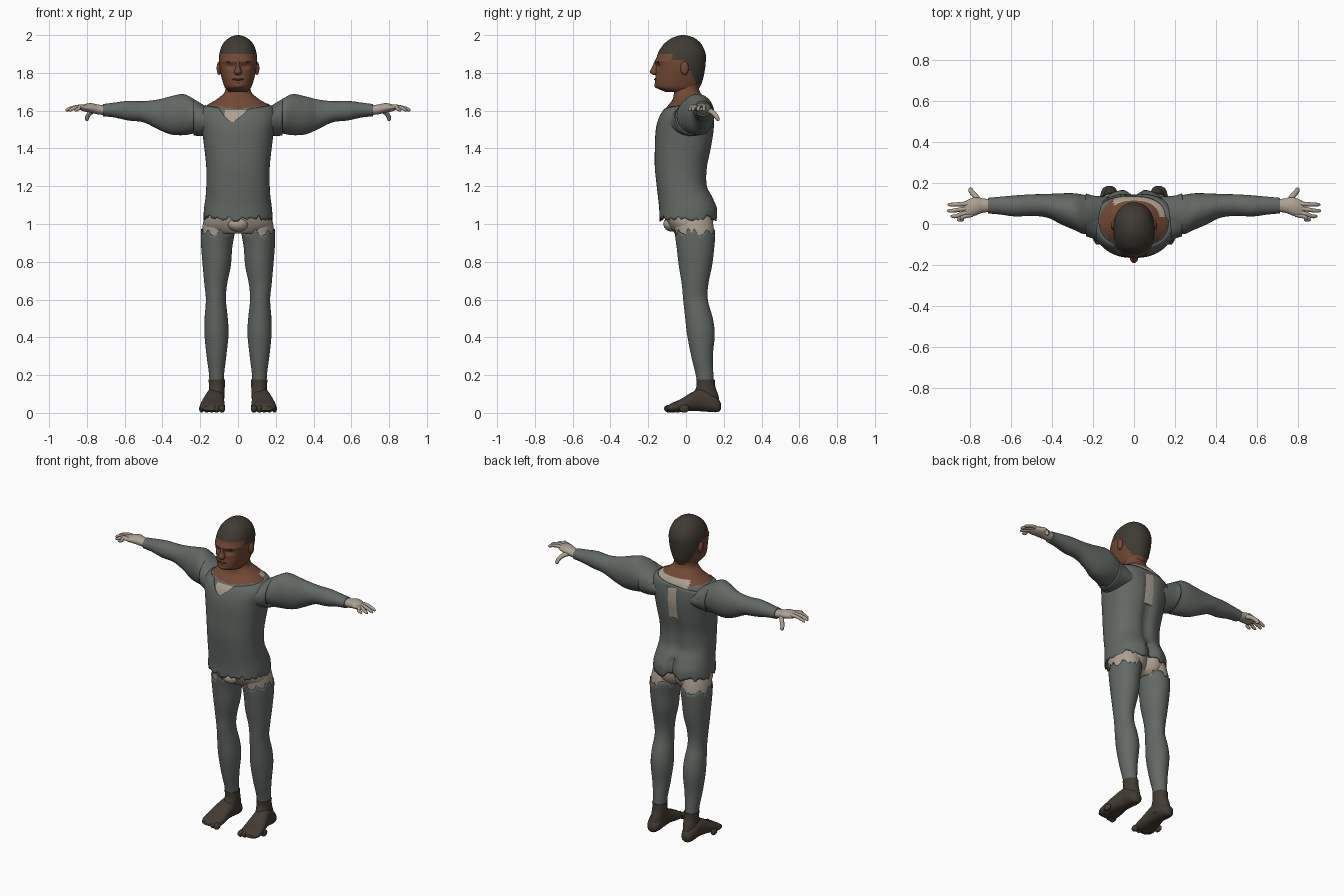
import bpy, bmesh, math, random
from mathutils import Vector, Matrix

random.seed(4)
cube = bpy.data.objects.get("Cube")
if cube:
    bpy.data.objects.remove(cube, do_unlink=True)

PALETTE = {
    "grey_cloth": (.125, .14, .128), "pale_linen": (.42, .36, .29),
    "brown_skin": (.17, .066, .036), "dark_hair": (.05, .043, .034),
    "dark_leather": (.055, .044, .033), "lips": (.11, .045, .03),
}
MATS = {}
for label, rgb in PALETTE.items():
    m = bpy.data.materials.new(label)
    m.use_nodes = True
    m.diffuse_color = (*rgb, 1)
    bsdf = m.node_tree.nodes["Principled BSDF"]
    bsdf.inputs["Base Color"].default_value = (*rgb, 1)
    bsdf.inputs["Roughness"].default_value = .8
    MATS[label] = m


def finish(name, bm, paint, mirror=False, thick=0):
    """Turn a bmesh into a smooth object; paint is a colour name or a rule on face centres."""
    bmesh.ops.recalc_face_normals(bm, faces=bm.faces)
    me = bpy.data.meshes.new(name)
    used = []
    for f in bm.faces:
        label = paint if isinstance(paint, str) else paint(f.calc_center_median())
        if label not in used:
            used.append(label)
        f.material_index = used.index(label)
        f.smooth = True
    bm.to_mesh(me)
    bm.free()
    for label in used:
        me.materials.append(MATS[label])
    me.set_sharp_from_angle(angle=math.radians(55))
    ob = bpy.data.objects.new(name, me)
    bpy.context.collection.objects.link(ob)
    if thick:
        mod = ob.modifiers.new("cloth thickness", "SOLIDIFY")
        mod.thickness = thick
    if mirror:
        ob.modifiers.new("other side", "MIRROR")
    return ob


def sample(secs, t):
    """Smooth interpolation of section extents at position t."""
    t = min(max(t, secs[0][0]), secs[-1][0])
    i = 0
    while i < len(secs) - 2 and t > secs[i + 1][0]:
        i += 1
    a, b = secs[i], secs[i + 1]
    prev, nxt = secs[max(i - 1, 0)], secs[min(i + 2, len(secs) - 1)]
    h = b[0] - a[0]
    s = (t - a[0]) / h
    out = []
    for k in range(1, len(a)):
        ma = (b[k] - prev[k]) / (b[0] - prev[0]) * h
        mb = (nxt[k] - a[k]) / (nxt[0] - a[0]) * h
        d = b[k] - a[k]
        out.append(a[k] + s * ma + s * s * (3 * d - 2 * ma - mb) + s ** 3 * (ma + mb - 2 * d))
    return out


def loft(name, secs, paint, axis="z", lo=None, hi=None, power=2, n=40, rows=40,
         tweak=None, cap=True, **kw):
    """Skin over (position, u0, u1, v0, v1) sections; lo and hi give ragged ends by angle."""
    bm = bmesh.new()
    grid = []
    angles = [2 * math.pi * j / n for j in range(n)]
    starts = [lo(a) if lo else secs[0][0] for a in angles]
    ends = [hi(a) if hi else secs[-1][0] for a in angles]
    for r in range(rows + 1):
        ring = []
        for a, t0, t1 in zip(angles, starts, ends):
            t = t0 + (t1 - t0) * r / rows
            u0, u1, v0, v1 = sample(secs, t)
            c, s = math.cos(a), math.sin(a)
            u = (u0 + u1) / 2 + (u1 - u0) / 2 * math.copysign(abs(c) ** (2 / power), c)
            v = (v0 + v1) / 2 + (v1 - v0) / 2 * math.copysign(abs(s) ** (2 / power), s)
            co = Vector({"z": (u, v, t), "x": (t, u, v), "y": (u, t, v)}[axis])
            if tweak:
                tweak(co)
            ring.append(bm.verts.new(co))
        grid.append(ring)
    for lower, upper in zip(grid, grid[1:]):
        for j in range(n):
            k = (j + 1) % n
            bm.faces.new((lower[j], lower[k], upper[k], upper[j]))
    if cap:
        bm.faces.new(grid[0])
        bm.faces.new(grid[-1])
    return finish(name, bm, paint, **kw)


def blob(name, loc, size, paint, mirror=False):
    bm = bmesh.new()
    bmesh.ops.create_uvsphere(bm, u_segments=20, v_segments=12, radius=1,
                              matrix=Matrix.Translation(loc) @ Matrix.Diagonal((*size, 1)))
    return finish(name, bm, paint, mirror)


def digit(name, points, radius):
    """Tapered finger along a smooth path, mirrored to the other hand."""
    secs = [(i, *p) for i, p in enumerate(points)]
    path = [Vector(sample(secs, i / 3)) for i in range(3 * len(points) - 2)]
    bm = bmesh.new()
    rings = []
    for i, p in enumerate(path):
        way = (path[min(i + 1, len(path) - 1)] - path[max(i - 1, 0)]).normalized()
        side = way.cross(Vector((0, 0, 1))).normalized()
        up = side.cross(way)
        f = i / (len(path) - 1)
        r = radius * (1 - .3 * f) * (.55 if f == 1 else 1)
        rings.append([bm.verts.new(p + r * (side * math.cos(q * math.pi / 5) + up * math.sin(q * math.pi / 5)))
                      for q in range(10)])
    for a, b in zip(rings, rings[1:]):
        for j in range(10):
            bm.faces.new((a[j], a[j - 1], b[j - 1], b[j]))
    bm.faces.new(rings[0])
    bm.faces.new(rings[-1])
    finish(name, bm, "pale_linen", mirror=True)


def ragged(base, depth):
    return lambda a: base + random.uniform(-depth, depth)


def bump(x, width):
    return math.exp(-(x / width) ** 2)


# Torso: ragged vest with a lopsided V neckline, over an under-body
TORSO = [(1.0, -.185, .185, -.14, .165), (1.08, -.18, .18, -.142, .17), (1.14, -.172, .172, -.148, .145),
         (1.2, -.168, .168, -.155, .115), (1.3, -.168, .168, -.165, .115), (1.4, -.178, .178, -.165, .135),
         (1.5, -.192, .192, -.16, .15), (1.56, -.205, .205, -.145, .15), (1.6, -.2, .2, -.125, .145),
         (1.63, -.17, .17, -.1, .135), (1.66, -.12, .12, -.078, .115), (1.7, -.077, .077, -.07, .08),
         (1.76, -.072, .072, -.065, .075)]


def spine(co):
    if co.y > .03 and co.z < 1.6:
        depth = .035 if co.z < 1.13 else .018
        co.y -= depth * bump(co.x, .03)


def neckline(a):
    x = .2 * math.cos(a)
    if math.sin(a) > 0:
        return 1.615 + .12 * x
    return 1.605 + .12 * abs(x) - max(0, .075 - 1.1 * abs(x + .025))


def under_paint(c):
    if c.y < 0 and abs(c.x + .015) < .055 and c.z < 1.605:
        return "pale_linen"
    if c.y > .03 and c.x > -.1 and c.z < 1.65:
        return "pale_linen"
    return "brown_skin" if c.z > 1.61 + .12 * abs(c.x) else "grey_cloth"


loft("vest", TORSO, "grey_cloth", lo=ragged(1.03, .018), hi=neckline, power=2.4, n=64,
     tweak=spine, cap=False, thick=.006)
UNDER = [(z, a + .007, b - .007, c + .007, d - .007) for z, a, b, c, d in TORSO if z > 1.35]
loft("undershirt_and_neck", UNDER, under_paint, power=2.4, n=64, rows=60)

# Vest armhole flares and sleeves
loft("armhole_flare", [(.08, -.13, .13, 1.48, 1.6), (.16, -.095, .135, 1.47, 1.615),
                       (.205, -.07, .14, 1.465, 1.64), (.235, -.06, .15, 1.47, 1.66)],
     "grey_cloth", axis="x", rows=14, cap=False, mirror=True, thick=.005)
loft("sleeve", [(.15, -.03, .13, 1.5, 1.61), (.24, -.05, .142, 1.478, 1.665), (.29, -.03, .15, 1.47, 1.688),
                (.36, .0, .15, 1.475, 1.675), (.42, .03, .147, 1.5, 1.66), (.5, .04, .145, 1.538, 1.65),
                (.58, .037, .14, 1.548, 1.652), (.66, .047, .133, 1.565, 1.642), (.715, .052, .128, 1.57, 1.635)],
     "grey_cloth", axis="x", mirror=True)

# Hands
loft("palm", [(.69, .06, .12, 1.577, 1.628), (.74, .055, .125, 1.58, 1.632), (.78, .04, .13, 1.59, 1.64),
              (.82, .035, .115, 1.597, 1.632), (.835, .045, .105, 1.604, 1.624)],
     "pale_linen", axis="x", n=20, rows=14, mirror=True)
FINGERS = {"first_finger": (.1, .91, .095), "middle_finger": (.08, .913, .065),
           "ring_finger": (.062, .895, .038), "little_finger": (.047, .865, .022)}
for name, (y, tip, tip_y) in FINGERS.items():
    digit(name, [(.79, y, 1.615), (.84, (y + tip_y) / 2, 1.622), (tip - .025, tip_y, 1.612), (tip, tip_y, 1.6)], .012)
digit("thumb", [(.745, .1, 1.605), (.775, .135, 1.595), (.797, .16, 1.57), (.8, .172, 1.547)], .015)

# Hips and legs
loft("hips", [(.95, -.13, .13, -.06, .11), (.985, -.178, .178, -.085, .14), (1.04, -.178, .178, -.11, .152),
              (1.1, -.165, .165, -.12, .14)], "pale_linen", power=2.4, rows=12, tweak=spine)
blob("crotch_front", (0, -.075, 1.0), (.055, .045, .04), "pale_linen")
LEG = [(.15, .073, .152, .06, .148), (.2, .074, .153, .052, .145), (.3, .062, .166, .028, .142),
       (.42, .05, .178, .005, .152), (.5, .054, .177, -.004, .142), (.6, .064, .17, -.015, .115),
       (.68, .058, .178, -.022, .118), (.78, .038, .187, -.038, .138), (.88, .03, .195, -.05, .15),
       (.95, .018, .197, -.06, .155), (1.0, .012, .192, -.07, .15), (1.05, .012, .18, -.075, .14)]
loft("stocking", LEG, "grey_cloth", lo=lambda a: .16, hi=ragged(.958, .02), cap=False, mirror=True, thick=.004)
THIGH = [(z, a + .006, b - .006, c + .006, d - .006) for z, a, b, c, d in LEG if z > .8]
loft("thigh", THIGH, "pale_linen", rows=12, mirror=True)

# Shoes: ankle cuff, foot and toe bumps
loft("shoe_ankle", [(.04, .075, .16, .03, .18), (.09, .072, .157, .035, .172), (.14, .07, .154, .055, .155),
                    (.178, .07, .156, .054, .152)], "dark_leather", rows=12, mirror=True)
loft("shoe_foot", [(-.1, .1, .185, .012, .035), (-.075, .074, .2, .004, .052), (-.03, .07, .2, .005, .072),
                   (.03, .073, .185, .01, .108), (.09, .074, .17, .008, .13), (.14, .077, .165, .004, .1),
                   (.175, .09, .152, .006, .07), (.185, .105, .135, .02, .05)],
     "dark_leather", axis="y", power=2.3, mirror=True)
for i in range(5):
    blob("toe_bump", (.085 + .027 * i, -.09 + .005 * i * i, .022), (.017 - .001 * i, .026, .021),
         "dark_leather", mirror=True)


# Head with cropped hair
def sockets(co):
    if co.y < -.06:
        co.y += .014 * bump(abs(co.x) - .038, .02) * bump(co.z - 1.835, .014)
        co.y -= .006 * bump(co.z - 1.862, .012)


def head_paint(c):
    if c.y < -.075:
        line = 1.9
    elif c.y < -.01:
        line = 1.87
    else:
        line = max(1.74, 1.86 - 2.2 * c.y)
    return "dark_hair" if c.z > line else "brown_skin"


loft("head", [(1.7, -.05, .05, -.11, .055), (1.72, -.068, .068, -.155, .07), (1.75, -.08, .08, -.164, .085),
              (1.8, -.093, .093, -.16, .097), (1.85, -.1, .1, -.16, .104), (1.9, -.099, .099, -.15, .104),
              (1.95, -.082, .082, -.12, .083), (1.98, -.055, .055, -.082, .052), (1.994, -.03, .03, -.052, .022),
              (2.0, -.008, .008, -.025, -.005)], head_paint, power=2.2, n=56, rows=80, tweak=sockets)
loft("nose", [(1.788, -.014, .014, -.172, -.13), (1.803, -.021, .021, -.192, -.13),
              (1.83, -.012, .012, -.18, -.13), (1.868, -.011, .011, -.164, -.13)],
     "brown_skin", n=16, rows=14)
blob("ear", (.1, -.008, 1.825), (.013, .022, .036), "brown_skin", mirror=True)
blob("eye", (.037, -.131, 1.835), (.014, .009, .006), "dark_hair", mirror=True)
blob("eyebrow", (.04, -.146, 1.857), (.024, .009, .004), "dark_hair", mirror=True)
blob("mouth", (0, -.16, 1.766), (.031, .009, .006), "lips")
blob("chin", (0, -.148, 1.735), (.03, .02, .018), "brown_skin")
